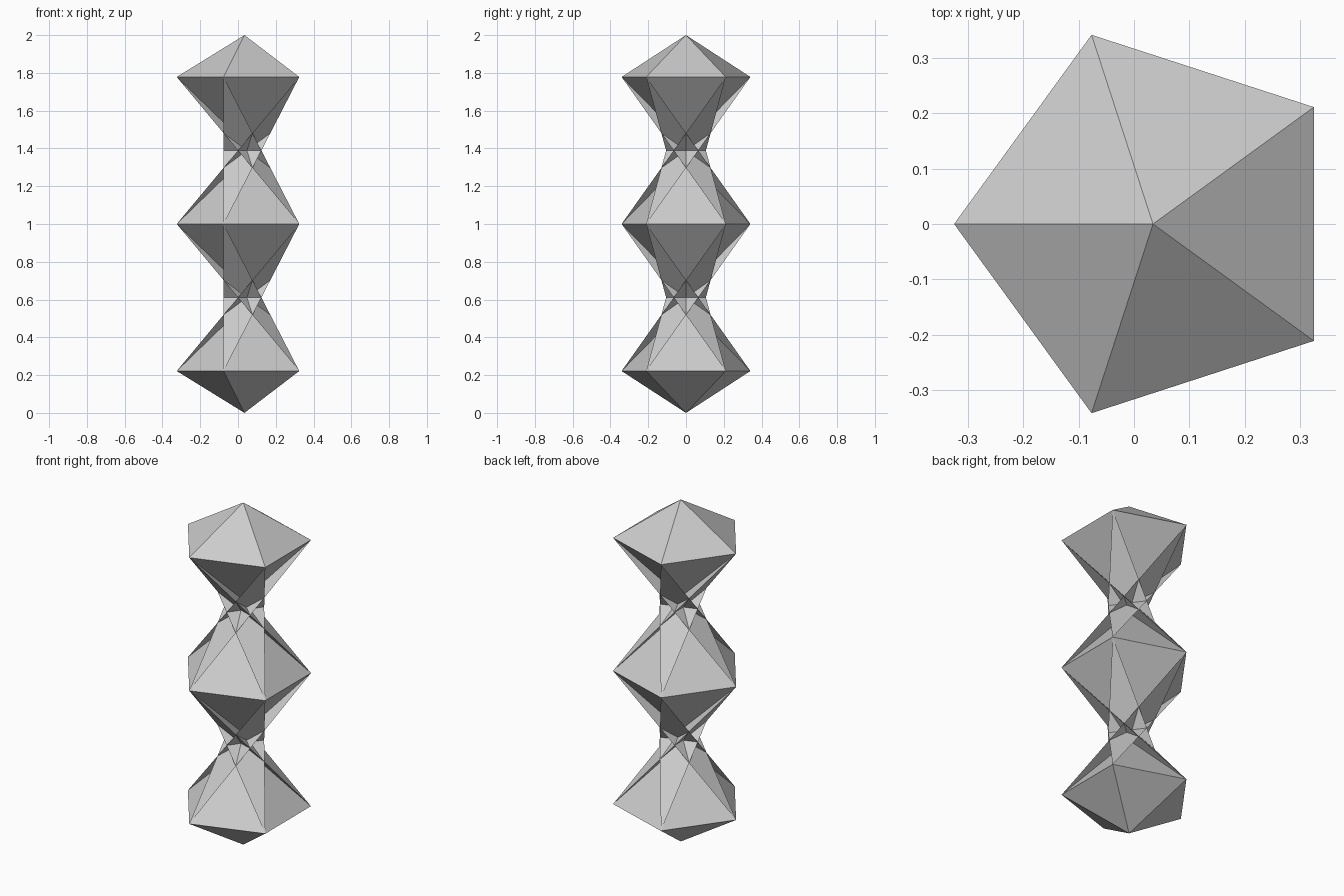
import bpy, bmesh, math

if "Cube" in bpy.data.objects:
    bpy.data.objects.remove(bpy.data.objects["Cube"])

R = 0.3585                                       # pentagon radius
CX = R * (1 - math.cos(math.radians(36))) / 2    # shift so the bounds centre on x = 0
CAP = 0.2216                                     # pyramid cap height
LEVELS = [CAP, 1.0, 2.0 - CAP]
N = 5

bm = bmesh.new()


def ring(z):
    return [bm.verts.new((CX + R * math.cos(math.pi + math.tau * i / N),
                          R * math.sin(math.pi + math.tau * i / N), z))
            for i in range(N)]


rings = [ring(z) for z in LEVELS]
bottom = bm.verts.new((CX, 0, 0))
top = bm.verts.new((CX, 0, 2))

for i in range(N):
    j, opp = (i + 1) % N, (i + 3) % N
    # pyramid caps
    bm.faces.new((rings[0][j], rings[0][i], bottom))
    bm.faces.new((rings[-1][i], rings[-1][j], top))
    # crossed bands: each ring edge joins the opposite vertex of the next ring
    for lo, hi in zip(rings, rings[1:]):
        bm.faces.new((lo[i], lo[j], hi[opp]))
        bm.faces.new((hi[j], hi[i], lo[opp]))

mesh = bpy.data.meshes.new("crossed_pentagon_column")
bm.to_mesh(mesh)
bm.free()
obj = bpy.data.objects.new("crossed_pentagon_column", mesh)
bpy.context.collection.objects.link(obj)
